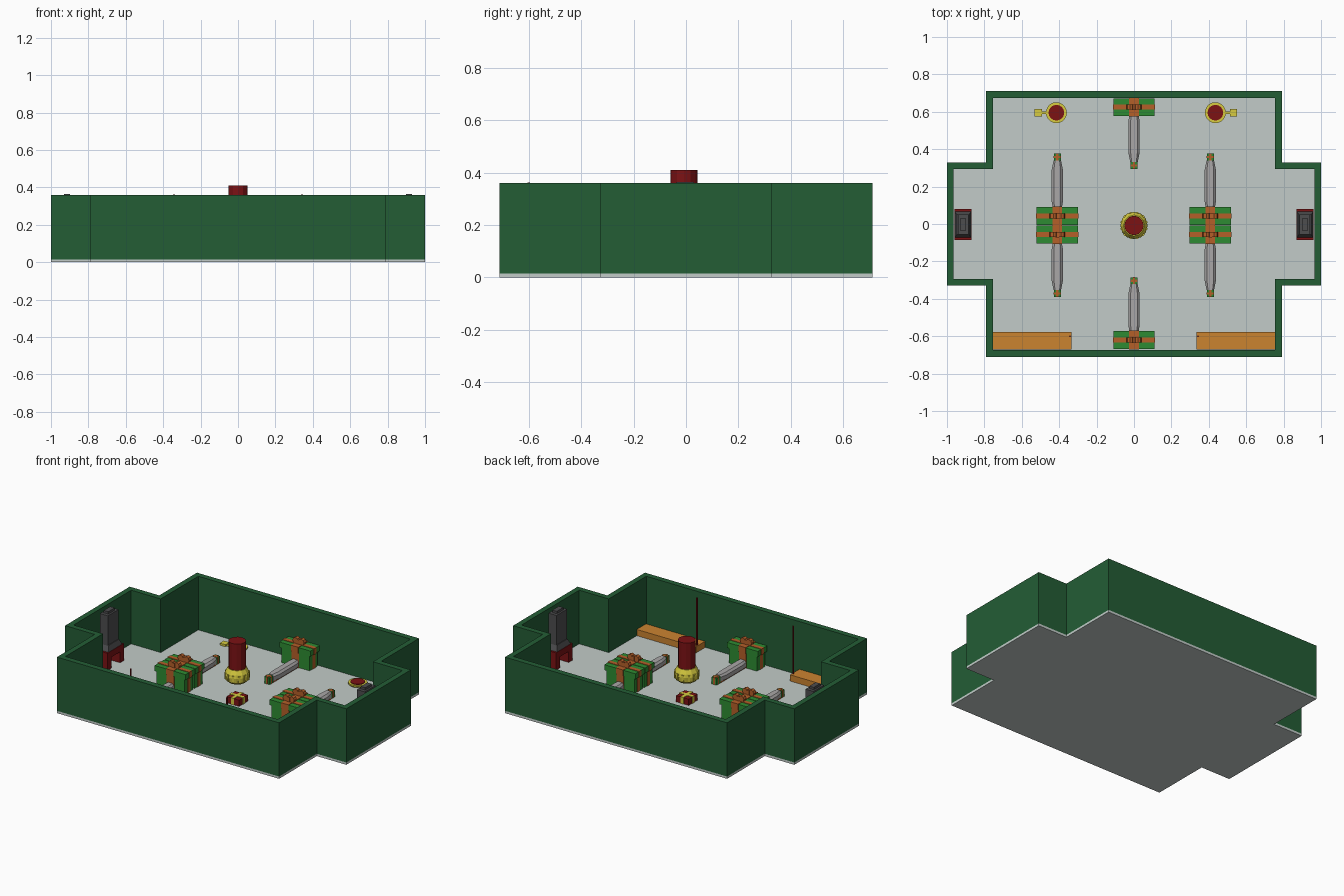
import bpy, bmesh, math
from mathutils import Matrix, Vector

old = bpy.data.objects.get("Cube")
if old:
    bpy.data.objects.remove(old, do_unlink=True)


def material(name, r, g, b):
    m = bpy.data.materials.new(name)
    m.use_nodes = True
    m.diffuse_color = (r, g, b, 1)
    m.node_tree.nodes["Principled BSDF"].inputs["Base Color"].default_value = (r, g, b, 1)
    return m


WALL = material("dark green wall", .017, .11, .036)
FLOOR = material("pale floor", .54, .6, .58)
GREEN = material("gift green", .027, .26, .032)
RIBBON = material("ribbon orange", .46, .115, .022)
WOOD = material("bench orange", .6, .23, .03)
YELLOW = material("yellow", .68, .6, .05)
RED = material("dark red", .2, .006, .007)
STEEL = material("light grey", .4, .39, .39)
STONE = material("dark grey", .075, .075, .078)


def finish(name, bm, mat):
    bmesh.ops.recalc_face_normals(bm, faces=bm.faces)
    me = bpy.data.meshes.new(name)
    bm.to_mesh(me)
    bm.free()
    me.materials.append(mat)
    ob = bpy.data.objects.new(name, me)
    bpy.context.collection.objects.link(ob)
    return ob


def box(name, mat, x0, x1, y0, y1, z0, z1, taper=1):
    """Box between limits; taper scales the top face."""
    bm = bmesh.new()
    bmesh.ops.create_cube(bm, size=1)
    for v in bm.verts:
        k = taper if v.co.z > 0 else 1
        v.co = Vector(((x0 + x1) / 2 + v.co.x * (x1 - x0) * k,
                       (y0 + y1) / 2 + v.co.y * (y1 - y0) * k,
                       z0 + (v.co.z + .5) * (z1 - z0)))
    return finish(name, bm, mat)


def lathe(name, mat, x, y, profile, sides):
    """Capped turned solid from (radius, height) pairs."""
    bm = bmesh.new()
    rings = [[bm.verts.new((x + r * math.cos(2 * math.pi * i / sides),
                            y + r * math.sin(2 * math.pi * i / sides), z))
              for i in range(sides)] for r, z in profile]
    for a, b in zip(rings, rings[1:]):
        for i in range(sides):
            j = (i + 1) % sides
            bm.faces.new((a[i], a[j], b[j], b[i]))
    bm.faces.new(rings[0])
    bm.faces.new(rings[-1])
    return finish(name, bm, mat)


def outline(x_bay, x_hall, y_hall, y_bay):
    quarter = [(x_bay, y_bay), (x_hall, y_bay), (x_hall, y_hall)]
    left = [(-x, y) for x, y in reversed(quarter)]
    top = quarter + left
    return top + [(-x, -y) for x, y in top]


# Room shell: floor slab and wall ring
BASE, TOP = .015, .36
outer = outline(1, .79, .711, .328)
inner = outline(.965, .755, .675, .293)

bm = bmesh.new()
slab = bm.faces.new([bm.verts.new((x, y, 0)) for x, y in outer])
ext = bmesh.ops.extrude_face_region(bm, geom=[slab])["geom"]
bmesh.ops.translate(bm, vec=(0, 0, BASE), verts=[g for g in ext if isinstance(g, bmesh.types.BMVert)])
if slab.is_valid and len([f for f in bm.faces if len(f.verts) == 12]) < 2:
    bm.faces.new([v for v in slab.verts])
finish("floor", bm, FLOOR)

bm = bmesh.new()
loops = [[bm.verts.new((x, y, z)) for x, y in pts]
         for pts, z in ((outer, BASE), (outer, TOP), (inner, TOP), (inner, BASE))]
for k in range(4):
    a, b = loops[k], loops[(k + 1) % 4]
    for i in range(12):
        j = (i + 1) % 12
        bm.faces.new((a[i], a[j], b[j], b[i]))
finish("walls", bm, WALL)


# Gift box with lid, crossed ribbons and a bow
def gift(name, x, y0, y1):
    yc, e = (y0 + y1) / 2, .003
    box(name + "_body", GREEN, x - .1, x + .1, y0 + .006, y1 - .006, BASE, .115)
    box(name + "_lid", GREEN, x - .11, x + .11, y0, y1, .112, .147)
    for part, g, z0, z1 in (("body", .1, BASE, .112), ("lid", .11, .11, .147 + e)):
        inset = .006 if part == "body" else 0
        box(f"{name}_{part}_ribbon_long", RIBBON, x - g - e, x + g + e, yc - .013, yc + .013, z0, z1)
        box(f"{name}_{part}_ribbon_cross", RIBBON, x - .026, x + .026,
            y0 + inset - e, y1 - inset + e, z0, z1)
    for s in (-1, 1):
        bm = bmesh.new()
        bmesh.ops.create_cone(bm, cap_ends=True, segments=8, radius1=.02, radius2=.02, depth=.026,
                              matrix=Matrix.Translation((x + s * .021, yc, .167))
                              @ Matrix.Rotation(math.radians(90), 4, "X"))
        finish(f"{name}_bow_loop", bm, RIBBON)
    box(name + "_bow_knot", RIBBON, x - .01, x + .01, yc - .015, yc + .015, .148, .178)


# Tapered grey arm with a small wrapped tip, reaching along y
def arm(name, x, y0, y1):
    d = 1 if y1 > y0 else -1
    end = y1 - d * .037
    stations = ((y0, .024), (y0 + d * .035, .03), (end - d * .05, .03), (end, .02))
    bm = bmesh.new()
    rings = []
    for y, w in stations:
        rings.append([bm.verts.new((x + a, y, z)) for a, z in
                      ((-w, .025), (w, .025), (w, .052), (w * .6, .064), (-w * .6, .064), (-w, .052))])
    for a, b in zip(rings, rings[1:]):
        for i in range(6):
            j = (i + 1) % 6
            bm.faces.new((a[i], a[j], b[j], b[i]))
    bm.faces.new(rings[0])
    bm.faces.new(rings[-1])
    finish(name, bm, STEEL)
    lo, hi = sorted((y0, end))
    box(name + "_runner", RIBBON, x - .02, x + .02, lo, hi, BASE, .026)
    lo, hi = sorted((end, y1))
    mid = (lo + hi) / 2
    box(name + "_tip", GREEN, x - .0185, x + .0185, lo, hi, BASE, .058)
    box(name + "_tip_band", RIBBON, x - .006, x + .006, lo - .001, hi + .001, BASE, .06)
    box(name + "_tip_band_side", RIBBON, x - .0195, x + .0195, mid - .006, mid + .006, BASE, .06)


for x, side in ((-.41, "right"), (.408, "left")):
    gift(side + "_rear_gift", x, -.005, .09)
    gift(side + "_front_gift", x, -.105, -.009)
    arm(side + "_rear_arm", x, .085, .377)
    arm(side + "_front_arm", x, -.1, -.39)
gift("back_gift", 0, .578, .672)
gift("front_gift", 0, -.668, -.572)
arm("back_arm", 0, .585, .294)
arm("front_arm", 0, -.578, -.285)

# Hanging centre lantern with a candle, over a small gift
CY = -.008
lathe("centre_candle", RED, 0, CY, [(.052, .2), (.052, .41)], 12)
lathe("centre_lantern", YELLOW, 0, CY,
      [(.052, .15), (.069, .165), (.073, .195), (.069, .215), (.056, .24)], 12)
for i in range(12):
    a = 2 * math.pi * (i + .5) / 12
    panel = box("lantern_rib", YELLOW, .064, .074, -.006, .006, .168, .21)
    panel.matrix_world = Matrix.Translation((0, CY, 0)) @ Matrix.Rotation(a, 4, "Z")
box("small_gift", RED, -.045, .045, CY - .045, CY + .045, BASE, .055)
box("small_gift_band", YELLOW, -.048, .048, CY - .01, CY + .01, BASE, .058)
box("small_gift_band_cross", YELLOW, -.01, .01, CY - .048, CY + .048, BASE, .058)

# Candle dishes with handles on the floor
for x, s, side in ((-.415, -1, "right"), (.435, 1, "left")):
    y = .595
    lathe(side + "_dish", YELLOW, x, y, [(.05, BASE), (.056, .022), (.056, .03)], 20)
    lathe(side + "_dish_candle", RED, x, y, [(.042, .025), (.042, .034)], 16)
    a, b = sorted((x + s * .05, x + s * .08))
    box(side + "_dish_stem", YELLOW, a, b, y - .007, y + .007, BASE, .026)
    a, b = sorted((x + s * .077, x + s * .117))
    box(side + "_dish_handle", YELLOW, a, b, y - .02, y + .02, BASE, .028)

# Front benches and the slim poles at their inner ends
for s, side in ((-1, "right"), (1, "left")):
    a, b = sorted((s * .335, s * .755))
    box(side + "_bench", WOOD, a, b, -.672, -.578, BASE, .055)
    lathe(side + "_pole", RED, s * .342, -.6, [(.005, BASE), (.005, .362)], 6)

# Fireplaces in the side bays
for s, side in ((-1, "right"), (1, "left")):
    def part(name, mat, x0, x1, y0, y1, z0, z1, taper=1):
        a, b = sorted((s * x0, s * x1))
        box(f"{side}_fireplace_{name}", mat, a, b, y0 + CY + .005, y1 + CY + .005, z0, z1, taper)

    for d in (-1, 1):
        lo, hi = sorted((d * .045, d * .083))
        part("post", RED, .868, .96, lo, hi, BASE, .085)
    part("lintel", RED, .868, .96, -.083, .083, .085, .125)
    part("back", STONE, .93, .958, -.045, .045, BASE, .085)
    part("hood", STONE, .871, .958, -.07, .07, .125, .16, .75)
    part("chimney", STONE, .886, .942, -.054, .054, .15, .35)
    part("cap", STONE, .898, .93, -.033, .033, .35, .365)
